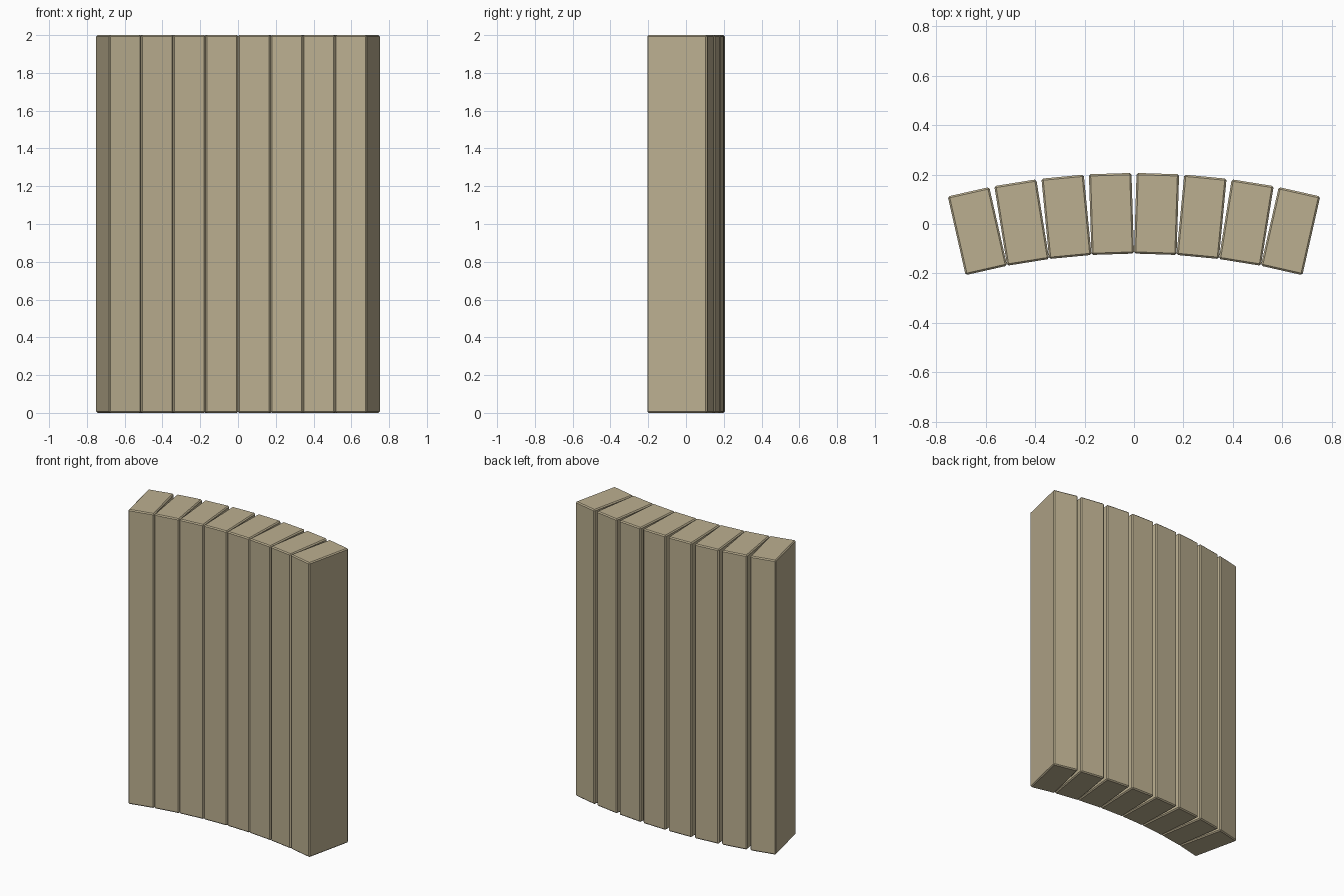
import bpy
from math import radians, sin, cos
from mathutils import Matrix

if "Cube" in bpy.data.objects:
    bpy.data.objects.remove(bpy.data.objects["Cube"])

COUNT, STEP, RADIUS = 8, radians(3.65), 2.70
DEPTH, HEIGHT, BEVEL = 0.326, 2.0, 0.007
WIDTH = 2 * RADIUS * sin(STEP / 2)      # planks meet along their inner edges
INNER_Y = -0.1195                       # inner arc at x = 0

mat = bpy.data.materials.new("tan_wood")
mat.diffuse_color = (0.50, 0.43, 0.28, 1)
mat.use_nodes = True
mat.node_tree.nodes["Principled BSDF"].inputs["Base Color"].default_value = mat.diffuse_color


def plank(i):
    a = (i - (COUNT - 1) / 2) * STEP
    # box centre lies on a larger arc, turned to face the arc's centre
    r = RADIUS * cos(STEP / 2) + DEPTH / 2
    bpy.ops.mesh.primitive_cube_add(size=1)
    ob = bpy.context.object
    ob.name = f"curved_wall_plank_{i + 1}"
    ob.data.transform(Matrix.Diagonal((WIDTH, DEPTH, HEIGHT, 1)))
    ob.location = (r * sin(a), INNER_Y - RADIUS + r * cos(a), HEIGHT / 2)
    ob.rotation_euler.z = -a
    ob.data.materials.append(mat)
    # small chamfer on every edge
    bev = ob.modifiers.new("chamfer", 'BEVEL')
    bev.width = BEVEL
    bev.segments = 1


# eight planks fanned along the arc
for i in range(COUNT):
    plank(i)
